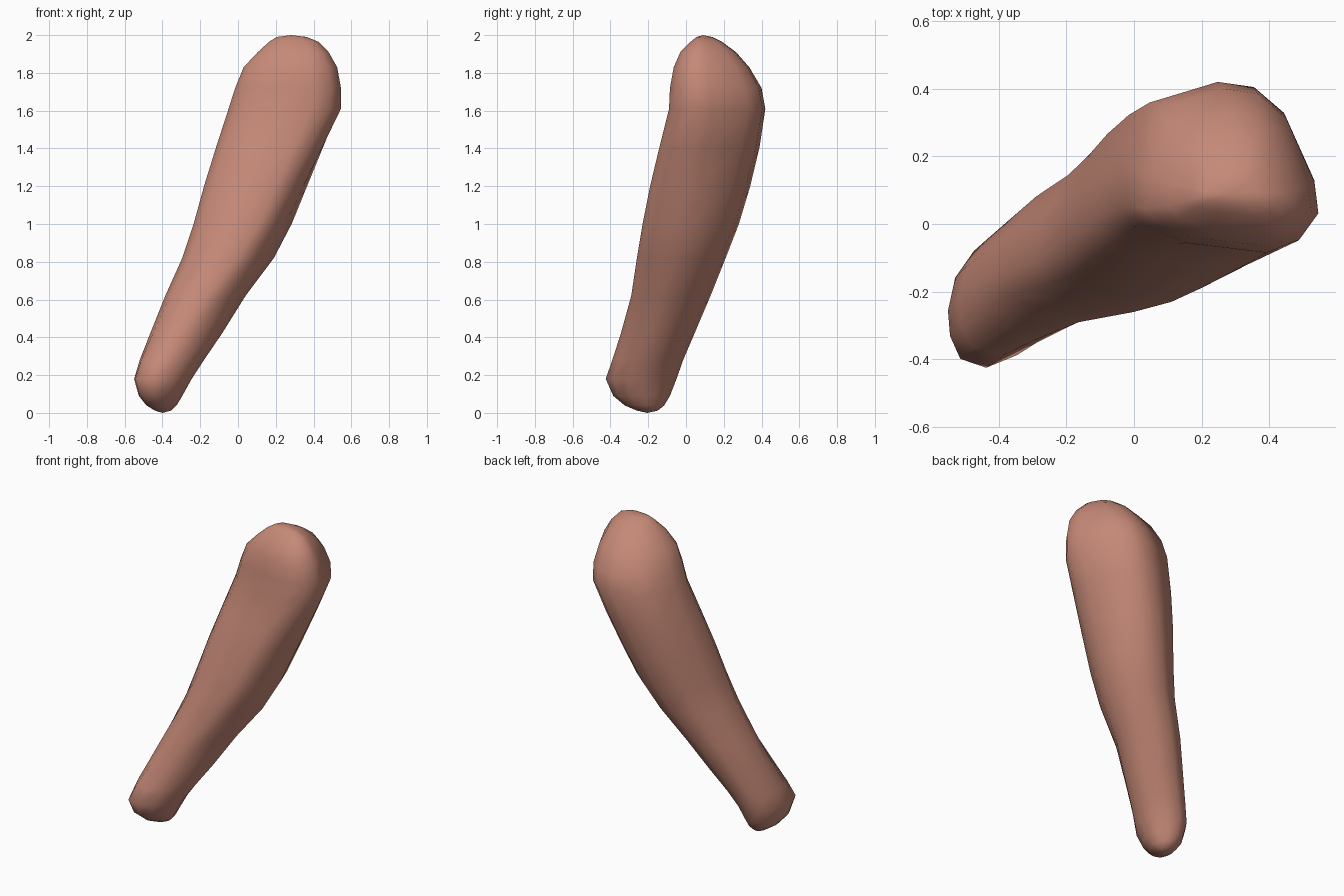
import bpy, bmesh

cube = bpy.data.objects.get("Cube")
if cube:
    bpy.data.objects.remove(cube, do_unlink=True)

# Skin colour
skin = bpy.data.materials.new("terracotta_skin")
skin.use_nodes = True
colour = (0.56, 0.25, 0.185, 1.0)
skin.diffuse_color = colour
bsdf = skin.node_tree.nodes["Principled BSDF"]
bsdf.inputs["Base Color"].default_value = colour
bsdf.inputs["Roughness"].default_value = 0.8

# Cross-sections in a unit square, from the left edge round by the front
FOOT = [(0, .45), (.02, .25), (.12, .07), (.37, 0), (.67, .10), (.9, .30),
        (1, .52), (.93, .75), (.75, .92), (.5, 1), (.25, .92), (.07, .71)]
SHAFT = [(0, .28), (.1, .15), (.35, .05), (.66, 0), (.8, .10), (.93, .30),
         (1, .52), (.9, .80), (.72, .95), (.5, 1), (.2, .85), (.05, .55)]
HEAD = [(0, .28), (.08, .16), (.3, .06), (.73, 0), (.9, .08), (1, .24),
        (.98, .43), (.83, .82), (.68, .97), (.5, 1), (.16, .88), (.03, .5)]

# Levels: height, x range, y range
LEVELS = [
    (.012, -.44, -.355, -.26, -.15),
    (.04, -.485, -.325, -.325, -.115),
    (.09, -.525, -.295, -.385, -.085),
    (.18, -.55, -.245, -.425, -.05),
    (.28, -.52, -.18, -.39, -.015),
    (.42, -.465, -.085, -.345, .045),
    (.62, -.385, .04, -.29, .13),
    (.82, -.295, .19, -.26, .21),
    (1.00, -.235, .285, -.23, .28),
    (1.20, -.18, .37, -.19, .34),
    (1.41, -.115, .46, -.14, .39),
    (1.61, -.05, .545, -.09, .42),
    (1.72, -.015, .545, -.085, .40),
    (1.83, .03, .525, -.065, .335),
    (1.91, .105, .48, -.03, .265),
    (1.965, .165, .425, .025, .19),
    (1.99, .205, .365, .055, .14),
]


def section(z):
    """Blend the three cross-sections along the height."""
    if z < .95:
        a, b, t = FOOT, SHAFT, (z - .25) / .7
    else:
        a, b, t = SHAFT, HEAD, (z - .95) / .65
    t = min(max(t, 0), 1)
    return [(p[0] + (q[0] - p[0]) * t, p[1] + (q[1] - p[1]) * t) for p, q in zip(a, b)]


# Loft the rings and close both rounded ends
bm = bmesh.new()
rings = []
for z, x0, x1, y0, y1 in LEVELS:
    rings.append([bm.verts.new((x0 + (x1 - x0) * u, y0 + (y1 - y0) * v, z))
                  for u, v in section(z)])
n = len(FOOT)
for low, high in zip(rings, rings[1:]):
    for i in range(n):
        j = (i + 1) % n
        bm.faces.new((low[i], low[j], high[j], high[i]))
bottom = bm.verts.new((-.40, -.205, 0))
top = bm.verts.new((.28, .09, 2))
for i in range(n):
    j = (i + 1) % n
    bm.faces.new((rings[0][j], rings[0][i], bottom))
    bm.faces.new((rings[-1][i], rings[-1][j], top))
bmesh.ops.recalc_face_normals(bm, faces=bm.faces)

mesh = bpy.data.meshes.new("limb")
bm.to_mesh(mesh)
bm.free()
mesh.materials.append(skin)
limb = bpy.data.objects.new("limb", mesh)
bpy.context.collection.objects.link(limb)

# Soft shading over the low-poly surface
bpy.ops.object.select_all(action='DESELECT')
limb.select_set(True)
bpy.context.view_layer.objects.active = limb
bpy.ops.object.shade_smooth_by_angle(angle=0.9)
